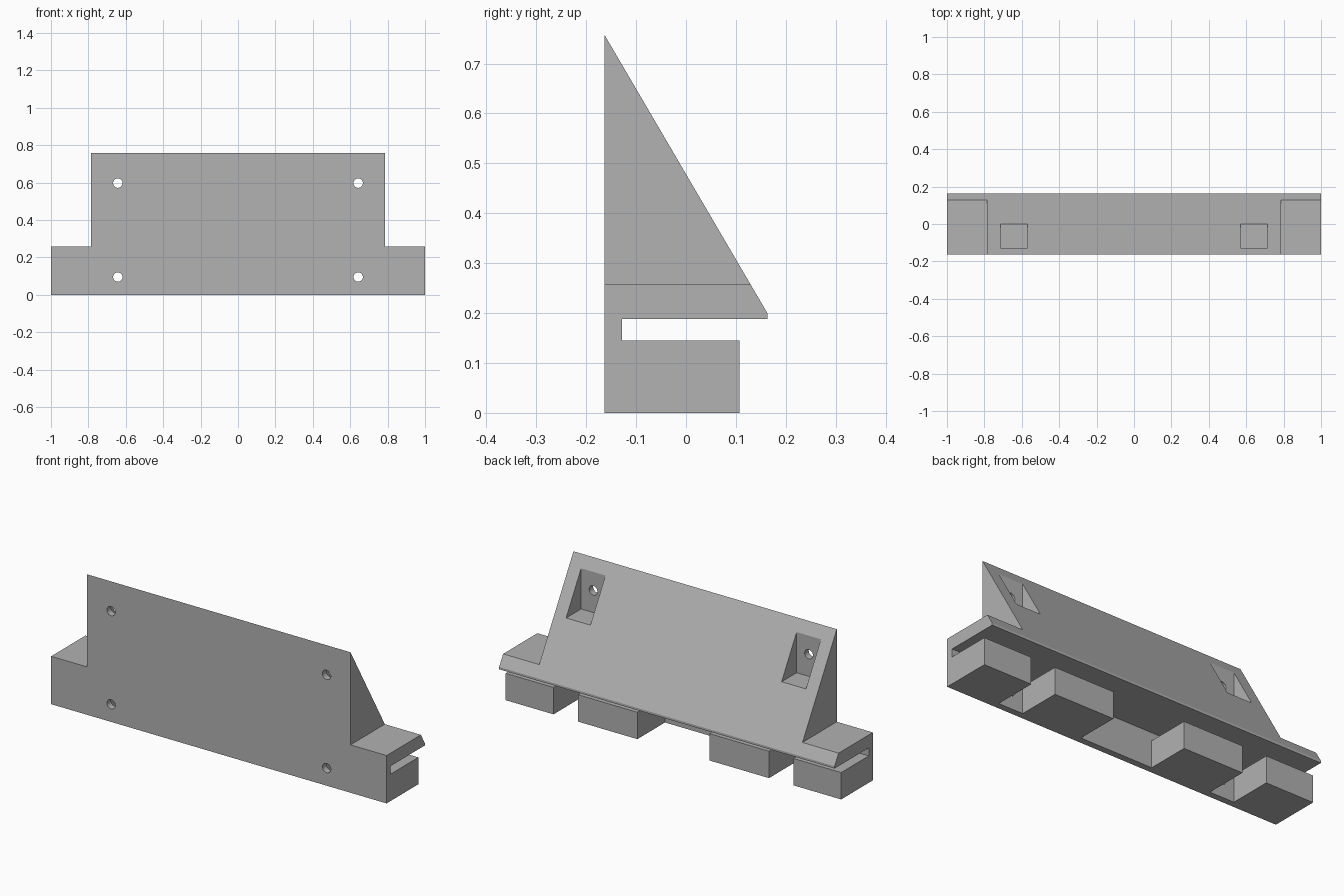
import bpy
import bmesh
import math

if "Cube" in bpy.data.objects:
    bpy.data.objects.remove(bpy.data.objects["Cube"], do_unlink=True)

# Main dimensions
FRONT, BACK = -0.163, 0.163
PLATE_BACK = -0.128
BLOCK_BACK = 0.107
SLOT_LOW, LIP_LOW = 0.145, 0.188
SHOULDER_X, SHOULDER_Z = 0.785, 0.258
POCKET_IN, POCKET_OUT = 0.57, 0.715

grey = bpy.data.materials.new("plain grey")
grey.use_nodes = True
colour = (0.445, 0.445, 0.445, 1)
grey.diffuse_color = colour
grey.node_tree.nodes["Principled BSDF"].inputs["Base Color"].default_value = colour


def extrude_x(name, profile, x0, x1):
    """Prism with a (y, z) profile running from x0 to x1."""
    bm = bmesh.new()
    face = bm.faces.new([bm.verts.new((x0, y, z)) for y, z in profile])
    side = bmesh.ops.extrude_face_region(bm, geom=[face])
    moved = [v for v in side["geom"] if isinstance(v, bmesh.types.BMVert)]
    bmesh.ops.translate(bm, verts=moved, vec=(x1 - x0, 0, 0))
    bmesh.ops.recalc_face_normals(bm, faces=bm.faces)
    mesh = bpy.data.meshes.new(name)
    bm.to_mesh(mesh)
    bm.free()
    mesh.materials.append(grey)
    obj = bpy.data.objects.new(name, mesh)
    bpy.context.collection.objects.link(obj)
    return obj


def box(name, x0, x1, y0, y1, z0, z1):
    return extrude_x(name, [(y0, z0), (y1, z0), (y1, z1), (y0, z1)], x0, x1)


def cut(target, cutter):
    """Subtract the cutter and discard it."""
    mod = target.modifiers.new("cut", "BOOLEAN")
    mod.operation = "DIFFERENCE"
    mod.solver = "EXACT"
    mod.object = cutter
    bpy.context.view_layer.objects.active = target
    bpy.ops.object.modifier_apply(modifier=mod.name)
    bpy.data.objects.remove(cutter, do_unlink=True)


# Front plate and sloped wedge with its overhanging lip
body = extrude_x("wedge_body", [
    (FRONT, 0), (PLATE_BACK, 0), (PLATE_BACK, LIP_LOW), (BACK, LIP_LOW),
    (BACK, 0.2), (FRONT, 0.757)], -1, 1)

for s in (-1, 1):
    # Low shoulder at each end
    cut(body, box("shoulder_cutter", s * SHOULDER_X, s * 1.2, -0.4, 0.4, SHOULDER_Z, 1))
    # Screw access pocket in the slope
    cut(body, box("pocket_cutter", s * POCKET_IN, s * POCKET_OUT, PLATE_BACK, 0, 0.478, 1))
    # Screw holes through the front plate
    for z in (0.095, 0.597):
        bpy.ops.mesh.primitive_cylinder_add(
            vertices=32, radius=0.025, depth=0.2,
            location=(s * (POCKET_IN + POCKET_OUT) / 2, -0.2, z),
            rotation=(math.pi / 2, 0, 0))
        hole = bpy.context.object
        hole.data.materials.append(grey)
        cut(body, hole)

    # Blocks behind the plate, leaving a slot beneath the lip
    side = "left" if s > 0 else "right"
    for place, a, b in (("inner", 0.215, POCKET_IN), ("outer", POCKET_OUT, 1)):
        box(f"{side}_{place}_block", s * a, s * b, PLATE_BACK, BLOCK_BACK, 0, SLOT_LOW)

bpy.ops.object.select_all(action="DESELECT")
body.select_set(True)
bpy.context.view_layer.objects.active = body
bpy.ops.object.shade_smooth_by_angle(angle=math.radians(25))
